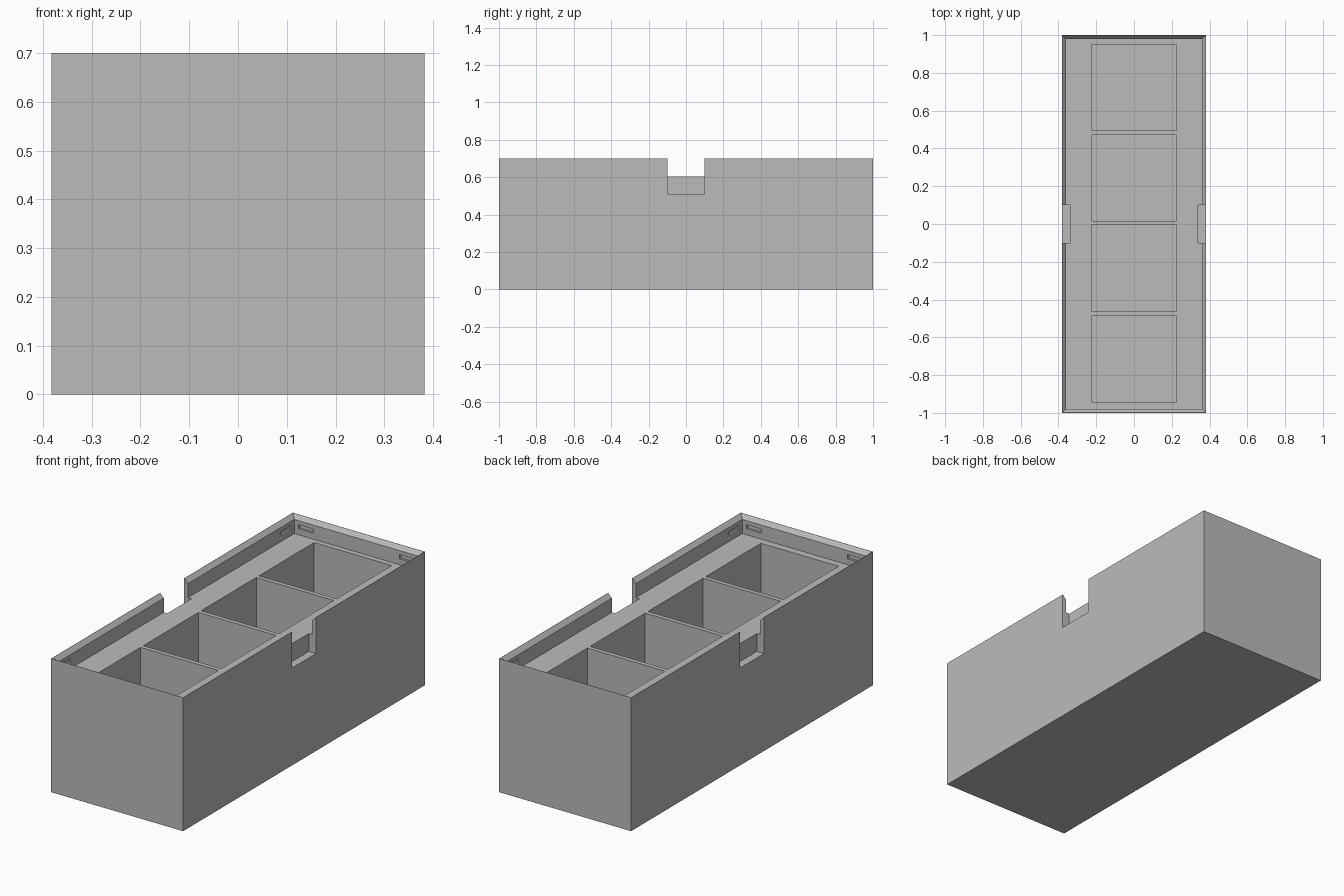
import bpy
import bmesh

old = bpy.data.objects.get("Cube")
if old:
    bpy.data.objects.remove(old, do_unlink=True)

HX, HY, H = 0.382, 1.0, 0.70     # outer half sizes and height
WALL = 0.022                     # rim wall thickness, also the chamfer size
DECK = 0.604                     # deck level inside the rim
FLOOR = 0.03                     # bottom of the wells

grey = bpy.data.materials.new("plain grey")
grey.use_nodes = True
colour = (0.5, 0.5, 0.5, 1)
grey.diffuse_color = colour
grey.node_tree.nodes["Principled BSDF"].inputs["Base Color"].default_value = colour


def stack(name, rings):
    """Closed solid through rectangles given as (x0, x1, y0, y1, z), bottom to top."""
    bm = bmesh.new()
    loops = [[bm.verts.new(p) for p in ((x0, y0, z), (x1, y0, z), (x1, y1, z), (x0, y1, z))]
             for x0, x1, y0, y1, z in rings]
    bm.faces.new(loops[0][::-1])
    bm.faces.new(loops[-1])
    for low, high in zip(loops, loops[1:]):
        for i in range(4):
            j = (i + 1) % 4
            bm.faces.new((low[i], low[j], high[j], high[i]))
    mesh = bpy.data.meshes.new(name)
    bm.to_mesh(mesh)
    bm.free()
    mesh.materials.append(grey)
    obj = bpy.data.objects.new(name, mesh)
    bpy.context.collection.objects.link(obj)
    return obj


def block(name, x0, x1, y0, y1, z0, z1):
    return stack(name, [(x0, x1, y0, y1, z0), (x0, x1, y0, y1, z1)])


def cut(target, cutter):
    mod = target.modifiers.new("cut", "BOOLEAN")
    mod.operation = "DIFFERENCE"
    mod.solver = "EXACT"
    mod.object = cutter
    bpy.context.view_layer.objects.active = target
    bpy.ops.object.modifier_apply(modifier=mod.name)
    bpy.data.objects.remove(cutter, do_unlink=True)


# Solid box body
body = block("box_body", -HX, HX, -HY, HY, 0, H)

# Lid recess with chamfered rim
ix, iy = HX - WALL, HY - WALL + 0.002
ox, oy = HX - 0.001, HY - 0.001
cut(body, stack("recess_cutter", [
    (-ix, ix, -iy, iy, DECK),
    (-ix, ix, -iy, iy, H - WALL),
    (-ox, ox, -oy, oy, H),
    (-ox, ox, -oy, oy, H + 0.1)]))

# Four wells in a row
for i in range(4):
    y = 0.005 + (i - 1.5) * 0.479
    cut(body, block("well_cutter", -0.225, 0.225, y - 0.228, y + 0.228, FLOOR, H))

# Finger notches in the long sides
for s in (-1, 1):
    xs = sorted((s * 0.34, s * 0.5))
    cut(body, block("notch_cutter", *xs, -0.1, 0.1, 0.51, H + 0.1))

# Latch slots near each inner corner
for sx in (-1, 1):
    for sy in (-1, 1):
        xs = sorted((sx * 0.25, sx * 0.335))
        ys = sorted((sy * (iy - 0.02), sy * (iy + 0.011)))
        cut(body, block("slot_cutter", *xs, *ys, 0.635, 0.657))
        xs = sorted((sx * (ix - 0.02), sx * (ix + 0.011)))
        ys = sorted((sy * 0.87, sy * 0.955))
        cut(body, block("slot_cutter", *xs, *ys, 0.635, 0.657))
